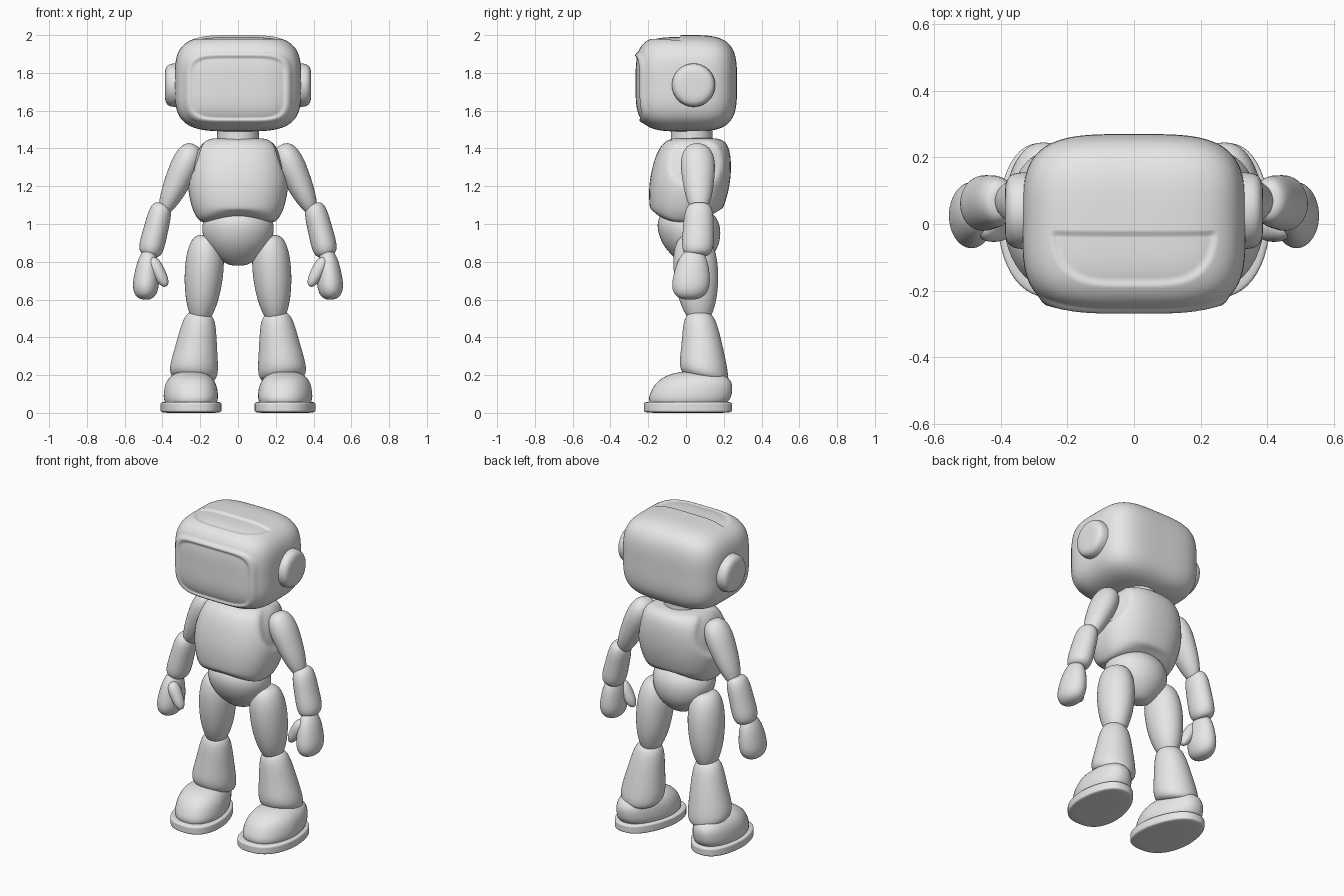
import bpy
import bmesh
import math
from mathutils import Vector

default_cube = bpy.data.objects.get("Cube")
if default_cube:
    bpy.data.objects.remove(default_cube, do_unlink=True)

grey = bpy.data.materials.new("light grey")
grey.use_nodes = True
grey.diffuse_color = (0.8, 0.8, 0.8, 1)
grey.node_tree.nodes["Principled BSDF"].inputs["Base Color"].default_value = grey.diffuse_color

SIDES = 48
RINGS = 40


def ramp(value, start, end):
    """Smooth step from zero at start to one at end."""
    t = min(1, max(0, (value - start) / (end - start)))
    return t * t * (3 - 2 * t)


def finish(name, bm, mirror=False):
    """Turn the bmesh into a smooth grey object, mirrored across x if paired."""
    bmesh.ops.recalc_face_normals(bm, faces=bm.faces)
    for face in bm.faces:
        face.smooth = True
    mesh = bpy.data.meshes.new(name)
    bm.to_mesh(mesh)
    bm.free()
    mesh.materials.append(grey)
    obj = bpy.data.objects.new(name, mesh)
    bpy.context.collection.objects.link(obj)
    if mirror:
        obj.modifiers.new("Mirror", "MIRROR")


def superellipse(angle, power):
    """Unit outline point: a power of two is round, higher is boxier."""
    c, s = math.cos(angle), math.sin(angle)
    return (math.copysign(abs(c) ** (2 / power), c),
            math.copysign(abs(s) ** (2 / power), s))


def pod(name, start, end, r_start, r_end, depth=1, ends=3, swell=0,
        power=2, mirror=True, warp=None):
    """Round-ended limb between two points; higher ends means blunter ends."""
    start, end = Vector(start), Vector(end)
    axis = end - start
    across = Vector((-axis.z, 0, axis.x)).normalized()
    along_y = Vector((0, depth, 0))
    bm = bmesh.new()
    loops = []
    for i in range(1, RINGS):
        t = (1 - math.cos(math.pi * i / RINGS)) / 2
        radius = r_start + (r_end - r_start) * t + swell * math.sin(math.pi * t)
        radius *= (1 - abs(2 * t - 1) ** ends) ** (1 / ends)
        loop = []
        for k in range(SIDES):
            u, v = superellipse(math.tau * k / SIDES, power)
            loop.append(bm.verts.new(start + axis * t + radius * (u * across + v * along_y)))
        loops.append(loop)
    for upper, lower in zip(loops, loops[1:]):
        for k in range(SIDES):
            n = (k + 1) % SIDES
            bm.faces.new((upper[k], upper[n], lower[n], lower[k]))
    bm.faces.new(loops[0])
    bm.faces.new(loops[-1])
    if warp:
        for vert in bm.verts:
            warp(vert.co)
    finish(name, bm, mirror)


# Head: rounded box with a framed visor and a shallow step on the crown
def shape_head(p):
    p /= sum(abs(k) ** 3.7 for k in p) ** (1 / 3.7)
    p.x *= 0.335
    p.y *= 0.27
    p.z = p.z * 0.255 + 1.745
    if p.y < -0.1:
        visor = (abs(p.x / 0.28) ** 5 + abs((p.z - 1.72) / 0.185) ** 5) ** 0.2
        frame = ramp(visor, 1.05, 0.97)
        glass = ramp(visor, 0.94, 0.84)
        p.y -= 0.01 * frame - 0.013 * glass
    if p.z > 1.9 and p.y < -0.03:
        crown = (p.x / 0.25) ** 4 + ((p.y + 0.03) / 0.16) ** 2
        p.z -= 0.01 * ramp(crown, 1, 0.7)


head = bmesh.new()
bmesh.ops.create_cube(head, size=2)
bmesh.ops.subdivide_edges(head, edges=head.edges[:], cuts=63, use_grid_fill=True)
for vert in head.verts:
    shape_head(vert.co)
finish("head", head)

pod("ear_discs", (0.2, 0.04, 1.735), (0.388, 0.04, 1.735), 0.115, 0.115, ends=5)
pod("neck", (0, 0.03, 1.36), (0, 0.03, 1.6), 0.12, 0.12, ends=8, swell=-0.01, mirror=False)


# Torso: chest shell with arched lower edge and shoulder sockets, over a pelvis
def shape_chest(p):
    p.z += 0.05 * max(0, 1 - (p.x / 0.2) ** 2) * ramp(p.z, 1.1, 1)
    socket = math.hypot(p.y - 0.05, p.z - 1.33)
    p.x *= 1 - 0.1 * ramp(socket, 0.14, 0.11)


pod("chest", (0, 0.05, 1.455), (0, -0.01, 0.985), 0.22, 0.21, depth=0.8, ends=6,
    swell=0.05, power=2.4, mirror=False, warp=shape_chest)
pod("pelvis", (0, 0, 1.1), (0, 0.04, 0.78), 0.17, 0.1, depth=0.87, swell=0.05, mirror=False)

# Arms
pod("upper_arms", (0.23, 0.06, 1.42), (0.4, 0.07, 1.05), 0.09, 0.05, depth=1.2, ends=2.5)
pod("forearms", (0.4, 0.07, 1.11), (0.47, 0.06, 0.83), 0.06, 0.07, depth=1.25, ends=4)
pod("hands", (0.47, 0.04, 0.87), (0.495, 0.02, 0.6), 0.05, 0.08, depth=1.45, ends=2.5)
pod("thumbs", (0.46, -0.01, 0.82), (0.38, -0.02, 0.67), 0.04, 0.03, depth=1.1, ends=2.5)


# Legs: the shin cuff drops lower at the back
def slope_cuff(p):
    p.z -= (p.y - 0.1) * 0.2 * ramp(p.z, 0.4, 0.2)


pod("thighs", (0.165, 0.04, 0.94), (0.2, 0.07, 0.48), 0.09, 0.06, depth=1.15, ends=4, swell=0.025)
pod("shins", (0.2, 0.07, 0.53), (0.24, 0.1, 0.17), 0.08, 0.14, ends=5, warp=slope_cuff)


# Feet: narrower at the heel than at the toe, heels turned slightly outward
def shape_foot(p):
    t = p.y / 0.23
    p.x = 0.25 + (p.x - 0.25) * (1 - 0.2 * max(0, t)) + 0.02 * t


pod("soles", (0.25, 0.01, 0.06), (0.25, 0.01, 0), 0.16, 0.16, depth=1.46, ends=8,
    power=2.5, warp=shape_foot)
pod("shoe_uppers", (0.25, 0.06, 0.22), (0.25, 0, 0.01), 0.12, 0.145, depth=1.5,
    swell=0.01, power=2.3, warp=shape_foot)
